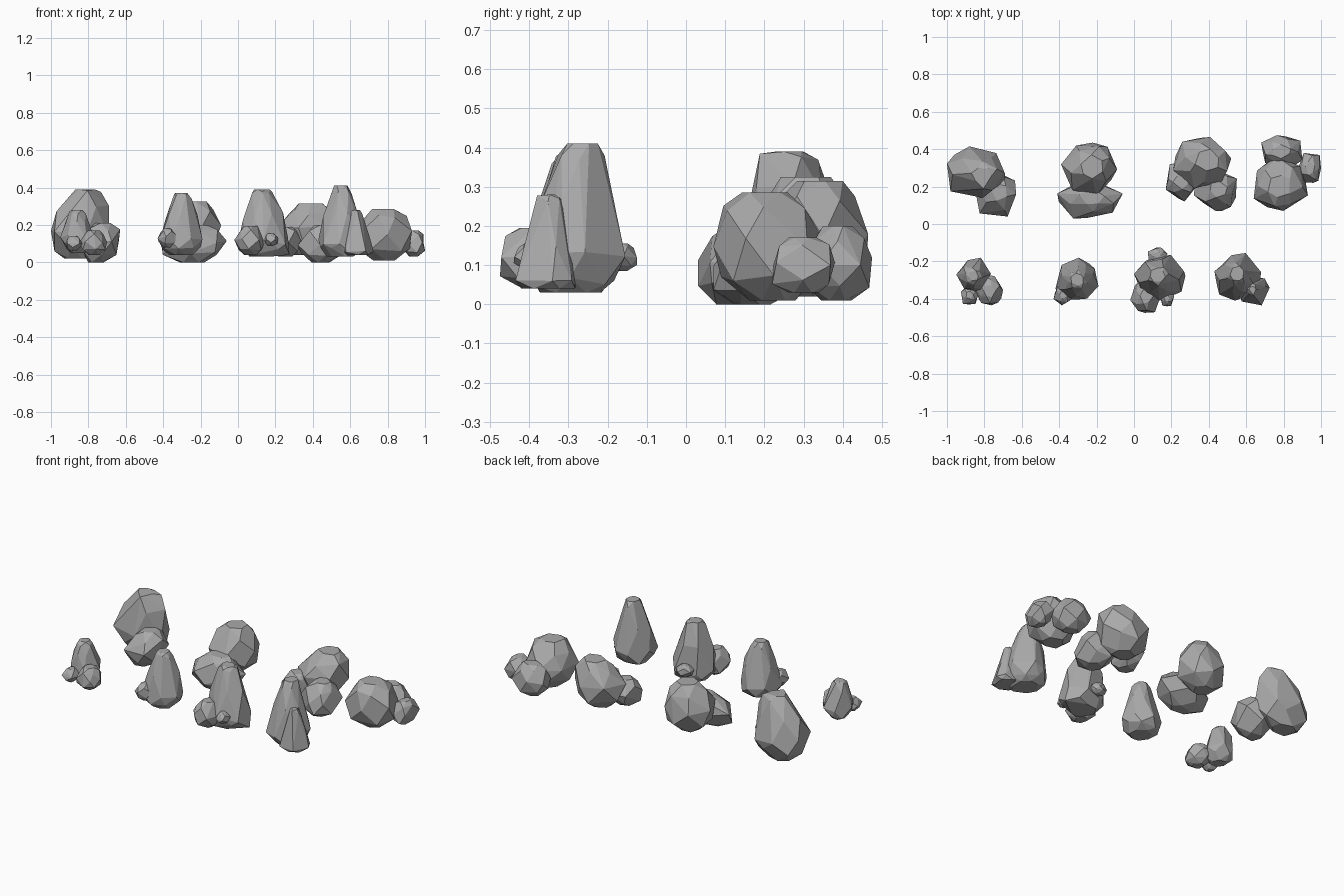
import bpy
import bmesh
import random
from math import cos, sin, tau, radians
from mathutils import Vector

random.seed(4)

cube = bpy.data.objects.get("Cube")
if cube:
    bpy.data.objects.remove(cube, do_unlink=True)

# One plain grey stone for every rock
stone = bpy.data.materials.new("grey_stone")
stone.use_nodes = True
grey = (0.4, 0.4, 0.4, 1)
stone.diffuse_color = grey
shader = stone.node_tree.nodes["Principled BSDF"]
shader.inputs["Base Color"].default_value = grey
shader.inputs["Roughness"].default_value = 0.9

# Rock outlines: (height, radius) of each ring, as fractions
BOULDER = [(0, .4), (.22, .85), (.52, 1), (.82, .72), (1, .4)]
EGG = [(0, .45), (.13, .8), (.35, 1), (.72, .74), (.93, .47), (1, .3)]
TOWER = [(0, .6), (.08, .9), (.22, 1), (.6, .76), (.92, .45), (1, .3)]
SPIKE = [(0, .75), (.1, 1), (.5, .7), (.95, .35), (1, .2)]


def rock(name, outline, x, y, z, lean=(0, 0), sides=6):
    """Faceted convex rock that fills the given x, y and z ranges."""
    points = []
    turn = random.uniform(0, tau)
    for height, radius in outline:
        turn += tau / sides * random.uniform(.3, .6)
        inner = 0 < height < 1
        for i in range(sides):
            a = turn + tau * (i + random.uniform(-.2, .2)) / sides
            r = radius * random.uniform(.88, 1.08)
            h = height + (random.uniform(-.06, .06) if inner else 0)
            h = min(max(h, 0), 1)
            points.append(Vector((r * cos(a) + lean[0] * h,
                                  r * sin(a) + lean[1] * h, h)))

    # Fit the points to the ranges, with the origin under the middle
    origin = Vector(((x[0] + x[1]) / 2, (y[0] + y[1]) / 2, z[0]))
    for axis, (low, high) in enumerate((x, y, z)):
        values = [p[axis] for p in points]
        start, span = min(values), max(values) - min(values)
        for p in points:
            p[axis] = low + (p[axis] - start) / span * (high - low) - origin[axis]

    # Wrap the points and merge nearly flat facets
    bm = bmesh.new()
    for p in points:
        bm.verts.new(p)
    bmesh.ops.convex_hull(bm, input=bm.verts[:])
    loose = [v for v in bm.verts if not v.link_faces]
    bmesh.ops.delete(bm, geom=loose, context="VERTS")
    bmesh.ops.dissolve_limit(bm, angle_limit=radians(11),
                             verts=bm.verts[:], edges=bm.edges[:])
    bmesh.ops.recalc_face_normals(bm, faces=bm.faces[:])
    mesh = bpy.data.meshes.new(name)
    bm.to_mesh(mesh)
    bm.free()
    mesh.materials.append(stone)
    obj = bpy.data.objects.new(name, mesh)
    obj.location = origin
    bpy.context.collection.objects.link(obj)


# Back row, far right cluster: big egg and a low block
rock("egg_boulder", EGG, (-1, -.69), (.14, .415), (.02, .39), (.25, -.2))
rock("egg_side_block", BOULDER, (-.85, -.63), (.04, .29), (0, .21), (.3, .2), 5)

# Back row, round boulder on a broad slab
rock("round_boulder", BOULDER, (-.39, -.09), (.15, .435), (.04, .325), (.1, 0))
rock("broad_slab", BOULDER, (-.41, -.06), (.03, .25), (0, .2), (.1, .3), 5)

# Back row, three boulders together
rock("trio_main", BOULDER, (.21, .52), (.19, .465), (.04, .315), (.25, .1))
rock("trio_right_block", BOULDER, (.17, .34), (.12, .33), (.03, .19), (0, 0), 5)
rock("trio_left_block", BOULDER, (.32, .55), (.07, .29), (0, .2), (.1, .1))

# Back row, far left cluster: chunky boulder with two smaller ones
rock("chunky_boulder", BOULDER, (.64, .93), (.07, .36), (.01, .285), (0, -.1))
rock("chunky_back_block", BOULDER, (.68, .9), (.29, .475), (.01, .2))
rock("chunky_side_stone", BOULDER, (.88, 1), (.22, .38), (.03, .17), (0, 0), 5)

# Front row, small cluster
rock("small_egg", EGG, (-.95, -.765), (-.36, -.18), (.05, .28))
rock("small_block", BOULDER, (-.85, -.7), (-.435, -.27), (.04, .17))
rock("small_pebble", BOULDER, (-.925, -.83), (-.43, -.33), (.06, .14), (0, 0), 5)

# Front row, cone with a pebble
rock("cone_rock", TOWER, (-.42, -.19), (-.405, -.18), (.04, .37), (0, .05), 7)
rock("cone_pebble", BOULDER, (-.43, -.32), (-.435, -.31), (.08, .18), (0, 0), 5)

# Front row, tower with pebbles around its foot
rock("tower_rock", TOWER, (0, .275), (-.41, -.165), (.03, .39), (-.1, .1), 7)
rock("tower_front_stone", BOULDER, (-.02, .15), (-.475, -.29), (.04, .195))
rock("tower_front_pebble", BOULDER, (.14, .215), (-.44, -.35), (.09, .155), (0, 0), 5)
rock("tower_back_pebble", BOULDER, (.075, .18), (-.21, -.125), (.085, .155), (0, 0), 5)

# Front row, tall tower with a leaning spike
rock("tall_tower", TOWER, (.43, .68), (-.41, -.155), (.03, .41), (0, .2), 7)
rock("tower_spike", SPIKE, (.56, .725), (-.435, -.28), (.04, .28), (-.1, 0))
